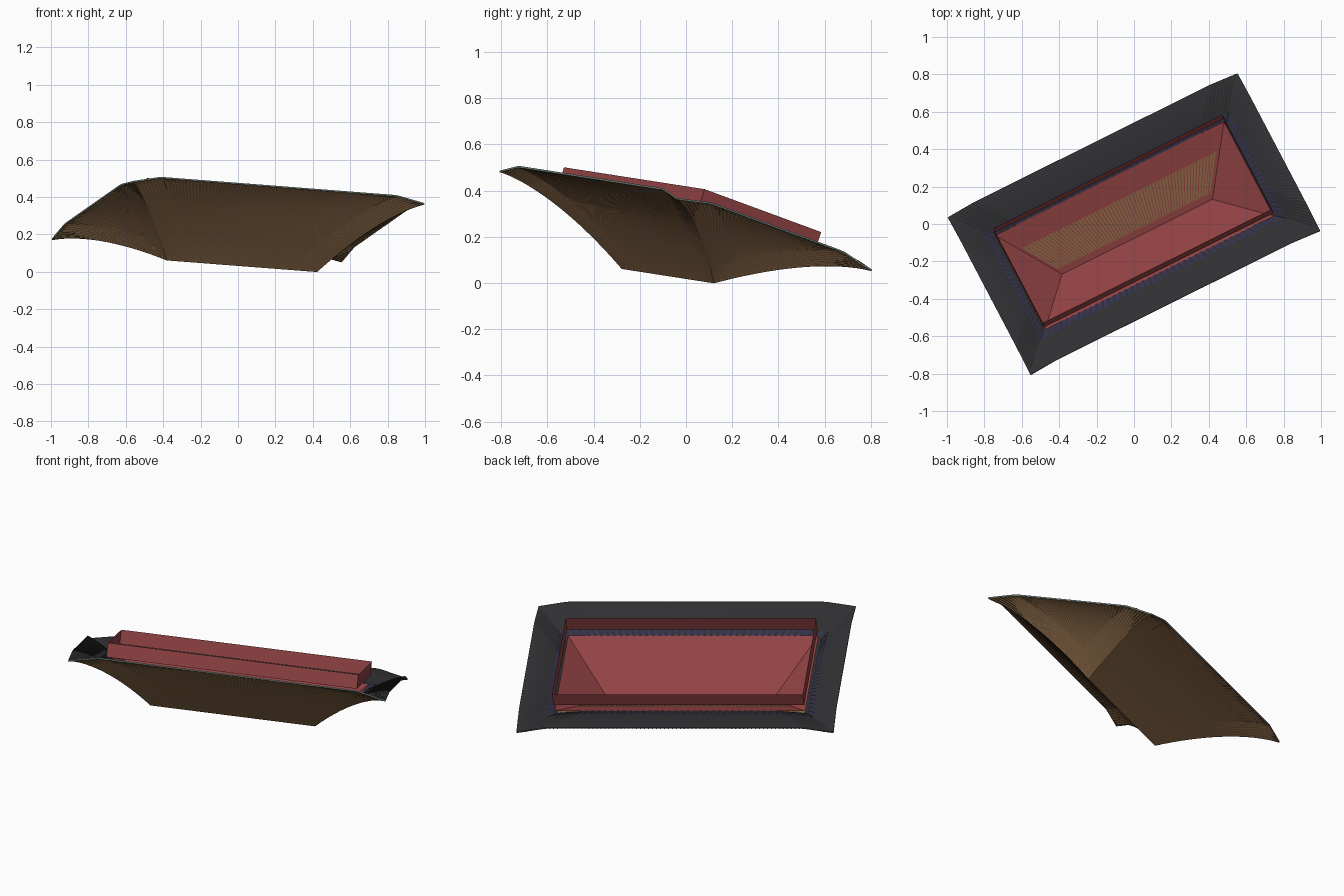
import bpy, bmesh, math
from mathutils import Vector

if "Cube" in bpy.data.objects:
    bpy.data.objects.remove(bpy.data.objects["Cube"])

# Tilted frame of the overturned roof: U along ridge, V across, N out of the open side
U = Vector((0.893, 0.444, -0.069)).normalized()
V = Vector((0.45, -0.84, 0.31))
V = (V - U * V.dot(U)).normalized()
N = V.cross(U)
CENTRE = Vector((0, 0, 0.2725))


def P(a, b, c):
    return CENTRE + U * a + V * b + N * c


def material(name, rgb):
    m = bpy.data.materials.new(name)
    m.diffuse_color = (*rgb, 1)
    m.use_nodes = True
    m.node_tree.nodes["Principled BSDF"].inputs["Base Color"].default_value = m.diffuse_color
    return m


BROWN = material("tile brown", (0.28, 0.155, 0.07))
DARK = material("eave dark grey", (0.03, 0.03, 0.033))
RED = material("painted red", (0.3, 0.058, 0.06))
NAVY = material("beam navy", (0.035, 0.03, 0.09))
TEAL = material("eave grey green", (0.16, 0.22, 0.2))


def make(name, quads, mat):
    bm = bmesh.new()
    for q in quads:
        bm.faces.new([bm.verts.new(p) for p in q])
    bmesh.ops.remove_doubles(bm, verts=bm.verts, dist=0.0002)
    me = bpy.data.meshes.new(name)
    bm.to_mesh(me)
    bm.free()
    me.materials.append(mat)
    ob = bpy.data.objects.new(name, me)
    bpy.context.collection.objects.link(ob)
    return ob


# Concave slopes with upturned eave corners
def roof_point(side, s, t, offset):
    """side 0-3, s across the slope -1..1, t from eave 0 to ridge 1"""
    ha, hb = 0.867 - 0.417 * t, 0.5 * (1 - t)
    half = ha if side % 2 == 0 else hb
    lift = min(1.0, (1 - abs(s)) * half / 0.16) if half > 1e-6 else 0
    c = 0.033 * (1 - t) * lift - 0.25 * t ** 1.6 + offset
    sign = 1 if side < 2 else -1
    if side % 2 == 0:
        return P(s * ha * sign, hb * sign, c)
    return P(ha * sign, -s * hb * sign, c)


def shell(rows, t_end, offset, rib):
    quads = []
    for side in range(4):
        cols = 160 if side % 2 == 0 else 92

        def pt(i, j):
            t = t_end * j / rows
            r = -rib * (1 - t) if i % 2 else 0
            return roof_point(side, 2 * i / cols - 1, t, offset + r)
        for i in range(cols):
            for j in range(rows):
                q = [pt(i, j), pt(i, j + 1), pt(i + 1, j + 1), pt(i + 1, j)]
                if side % 2 == 1 and t_end == 1 and j == rows - 1:
                    q = [q[0], q[1], q[3]]    # hip ends close in a point
                quads.append(q)
    return quads


make("roof_tiles", shell(24, 1.0, -0.006, 0.003), BROWN)
make("eave_underside", shell(10, 0.46, 0.0, 0.002), DARK)

# Thin fascia closing the eave edge, and short beam ends around the walls
fascia, beams = [], []
for side in range(4):
    n = 80 if side % 2 == 0 else 46
    for i in range(n):
        s0, s1 = 2 * i / n - 1, 2 * (i + 1) / n - 1
        fascia.append([roof_point(side, s0, 0, -0.008), roof_point(side, s1, 0, -0.008),
                       roof_point(side, s1, 0, 0), roof_point(side, s0, 0, 0)])
        if i % 2:
            beams.append([roof_point(side, s0, 0.32, 0.005), roof_point(side, s0, 0.41, 0.005),
                          roof_point(side, s1, 0.41, 0.005), roof_point(side, s1, 0.32, 0.005)])
make("eave_fascia", fascia, TEAL)
make("beam_ends", beams, NAVY)

# Straight red hipped ceiling
A, B, BASE, RA, RIDGE = 0.685, 0.30, -0.03, 0.45, -0.222
r1, r2 = P(-RA, 0, RIDGE), P(RA, 0, RIDGE)
k = [P(-A, -B, BASE), P(A, -B, BASE), P(A, B, BASE), P(-A, B, BASE)]
make("ceiling", [[k[0], r1, r2, k[1]], [k[1], r2, k[2]],
                 [k[2], r2, r1, k[3]], [k[3], r1, k[0]]], RED)

# Red wall band standing clear of the ceiling
corners = [(-A, -B), (A, -B), (A, B), (-A, B)]
make("wall_band", [[P(*corners[i], 0.015), P(*corners[(i + 1) % 4], 0.015),
                    P(*corners[(i + 1) % 4], 0.093), P(*corners[i], 0.093)]
                   for i in range(4)], RED)


# Tile courses showing through the back ceiling slope
def slope(s, d):
    f = d / B
    return P(s * (RA + (A - RA) * f) * 0.97, -d, RIDGE + (BASE - RIDGE) * f + 0.003)


strips = []
for i in range(60):
    s0 = 2 * i / 60 - 1
    s1 = s0 + 0.022
    strips.append([slope(s0, 0.03), slope(s0, 0.19), slope(s1, 0.19), slope(s1, 0.03)])
make("exposed_tiles", strips, BROWN)
